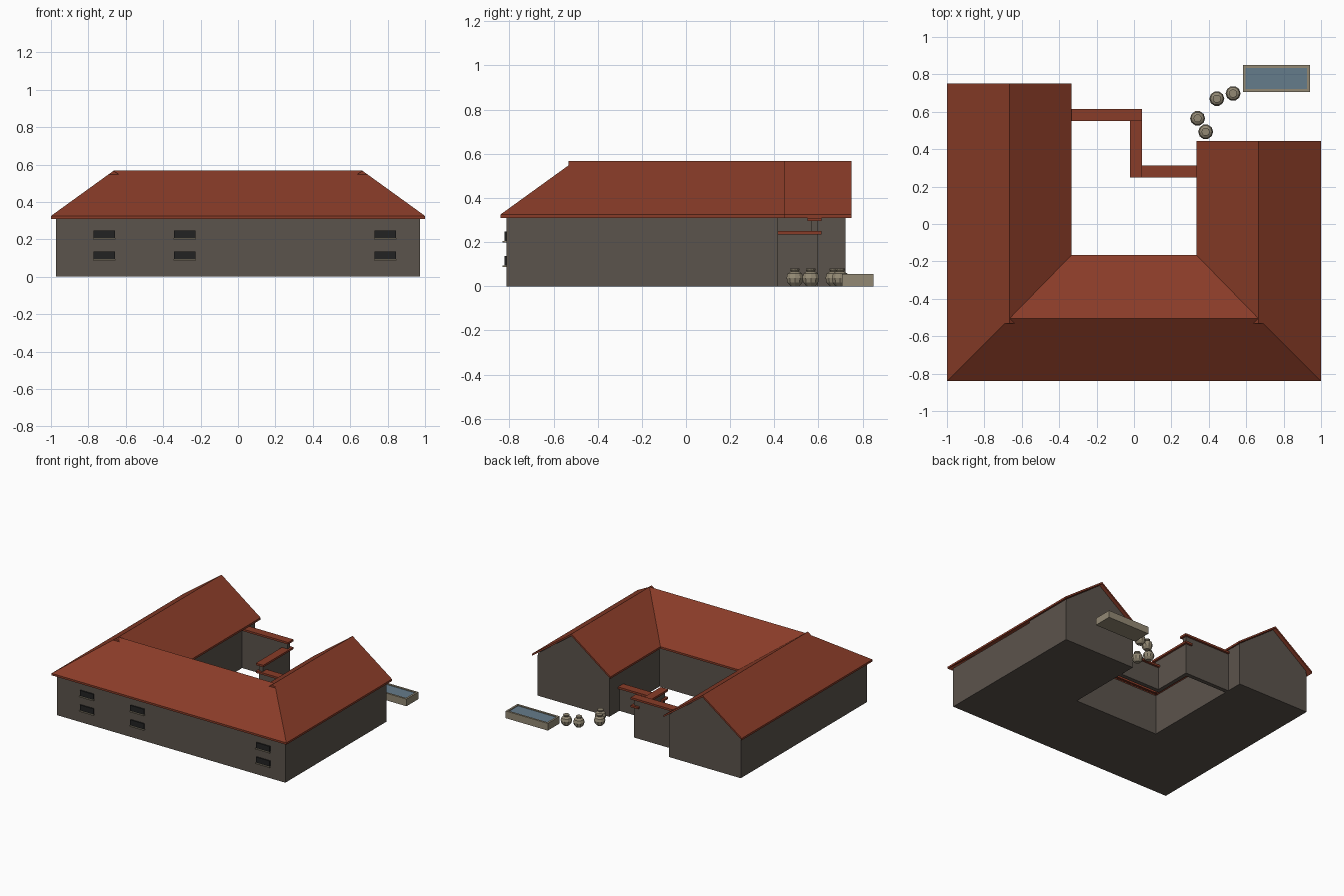
import bpy, bmesh, math
from mathutils import Vector

old = bpy.data.objects.get("Cube")
if old:
    bpy.data.objects.remove(old, do_unlink=True)


def material(name, rgb):
    m = bpy.data.materials.new(name)
    m.use_nodes = True
    m.diffuse_color = (*rgb, 1)
    m.node_tree.nodes["Principled BSDF"].inputs["Base Color"].default_value = (*rgb, 1)
    return m


TILE = material("red tile", (0.25, 0.045, 0.021))
WALL = material("grey brown plaster", (0.105, 0.087, 0.072))
STONE = material("pale stone", (0.29, 0.25, 0.175))
GLASS = material("dark glass", (0.016, 0.016, 0.016))
WATER = material("blue water", (0.13, 0.2, 0.26))


def finish(name, bm, mat):
    bmesh.ops.recalc_face_normals(bm, faces=bm.faces)
    me = bpy.data.meshes.new(name)
    bm.to_mesh(me)
    bm.free()
    me.materials.append(mat)
    ob = bpy.data.objects.new(name, me)
    bpy.context.collection.objects.link(ob)
    return ob


def extrude(name, faces, offset, mat):
    """Thicken faces, given as lists of points, along one vector."""
    bm = bmesh.new()
    for pts in faces:
        bm.faces.new([bm.verts.new(p) for p in pts])
    bmesh.ops.remove_doubles(bm, verts=bm.verts, dist=0.0001)
    base = bm.faces[:]
    new = bmesh.ops.extrude_face_region(bm, geom=base, use_keep_orig=True)
    moved = [v for v in new["geom"] if isinstance(v, bmesh.types.BMVert)]
    bmesh.ops.translate(bm, verts=moved, vec=Vector(offset))
    return finish(name, bm, mat)


def box(name, x0, x1, y0, y1, z0, z1, mat):
    base = [(x0, y0, z0), (x1, y0, z0), (x1, y1, z0), (x0, y1, z0)]
    return extrude(name, [base], (0, 0, z1 - z0), mat)


# Main dimensions
EAVE, RIDGE, THICK = 0.31, 0.552, 0.015
MID, INNER = 0.665, 0.333
FRONT, CROSS, COURT = -0.84, -0.505, -0.165
LEFT_END, RIGHT_END = 0.445, 0.75
HANG = 0.028

# U-shaped walls around the courtyard
ox, ix = 1 - HANG, INNER + HANG
plan = [(-ox, FRONT + HANG), (ox, FRONT + HANG), (ox, LEFT_END - HANG), (ix, LEFT_END - HANG),
        (ix, COURT - HANG), (-ix, COURT - HANG), (-ix, RIGHT_END - HANG), (-ox, RIGHT_END - HANG)]
extrude("house_walls", [[(x, y, 0) for x, y in plan]], (0, 0, EAVE), WALL)

# Hipped front roof joined to two gabled wings
A, B = (-1, FRONT, EAVE), (1, FRONT, EAVE)
slopes = []
for s, end in ((1, LEFT_END), (-1, RIGHT_END)):
    hip, top = (s * MID, CROSS, RIDGE), (s * MID, end, RIDGE)
    slopes.append([(s, FRONT, EAVE), (s, end, EAVE), top, hip][::s])
    slopes.append([hip, top, (s * INNER, end, EAVE), (s * INNER, COURT, EAVE)][::s])
hl, hr = (MID, CROSS, RIDGE), (-MID, CROSS, RIDGE)
slopes.append([A, B, hl, hr])
slopes.append([hr, hl, (INNER, COURT, EAVE), (-INNER, COURT, EAVE)])
extrude("tiled_roof", slopes, (0, 0, THICK), TILE)

# Gable walls and the small ridge tips over the hips
for side, s, end in (("left", 1, LEFT_END), ("right", -1, RIGHT_END)):
    half = MID - ix
    shoulder = EAVE + 0.018
    gable = [(-half, EAVE), (half, EAVE), (half, shoulder), (0, RIDGE - 0.002), (-half, shoulder)]
    extrude(side + "_gable_wall", [[(s * MID + x, end - HANG, z) for x, z in gable]],
            (0, -0.4, 0), WALL)
    tip = [(-0.03, RIDGE - 0.007), (0.03, RIDGE - 0.007), (0, RIDGE + THICK)]
    extrude(side + "_ridge_tip", [[(s * MID + x, CROSS - 0.028, z) for x, z in tip]],
            (0, 0.04, 0), TILE)

# Stepped courtyard wall with tiled coping
runs = [("upper", -0.35, 0.01, 0.582, 0.582, 0.295),
        ("middle", 0.01, 0.01, 0.28, 0.582, 0.235),
        ("lower", 0.01, 0.36, 0.28, 0.28, 0.175)]
for name, x0, x1, y0, y1, h in runs:
    w, c = 0.016, 0.032
    box(name + "_yard_wall", x0 - w, x1 + w, y0 - w, y1 + w, 0, h, WALL)
    box(name + "_yard_coping", max(x0 - c, -0.36), min(x1 + c, 0.36), y0 - c, y1 + c,
        h, h + THICK, TILE)

# Front windows with sills
face = FRONT + HANG
for col, x in enumerate((-0.715, -0.285, 0.787)):
    for row, z in enumerate((0.115, 0.227)):
        tag = f"_{col}_{row}"
        box("window" + tag, x - 0.058, x + 0.058, face - 0.009, face + 0.01,
            z - 0.021, z + 0.021, GLASS)
        box("window_sill" + tag, x - 0.06, x + 0.06, face - 0.018, face + 0.01,
            z - 0.028, z - 0.021, STONE)

# Water trough: rim walls, floor and water
x0, x1, y0, y1, t, h = 0.582, 0.941, 0.706, 0.85, 0.015, 0.055
box("trough_floor", x0, x1, y0, y1, 0, 0.02, STONE)
box("trough_front", x0, x1, y0, y0 + t, 0.02, h, STONE)
box("trough_back", x0, x1, y1 - t, y1, 0.02, h, STONE)
box("trough_right", x0, x0 + t, y0 + t, y1 - t, 0.02, h, STONE)
box("trough_left", x1 - t, x1, y0 + t, y1 - t, 0.02, h, STONE)
box("trough_water", x0 + t, x1 - t, y0 + t, y1 - t, 0.02, h - 0.006, WATER)

# Round clay pots with a short neck
profile = [(0.02, 0), (0.035, 0.016), (0.04, 0.038), (0.034, 0.058),
           (0.018, 0.068), (0.022, 0.073), (0.022, 0.081)]
SIDES = 10
for i, (px, py) in enumerate(((0.34, 0.565), (0.383, 0.493), (0.443, 0.67), (0.53, 0.698))):
    bm = bmesh.new()
    rings = []
    for r, z in profile:
        turn = [2 * math.pi * k / SIDES for k in range(SIDES)]
        rings.append([bm.verts.new((px + r * math.cos(a), py + r * math.sin(a), z)) for a in turn])
    for lo, hi in zip(rings, rings[1:]):
        for k in range(SIDES):
            n = (k + 1) % SIDES
            bm.faces.new((lo[k], lo[n], hi[n], hi[k]))
    bm.faces.new(rings[0][::-1])
    bm.faces.new(rings[-1])
    finish(f"pot_{i}", bm, STONE)
